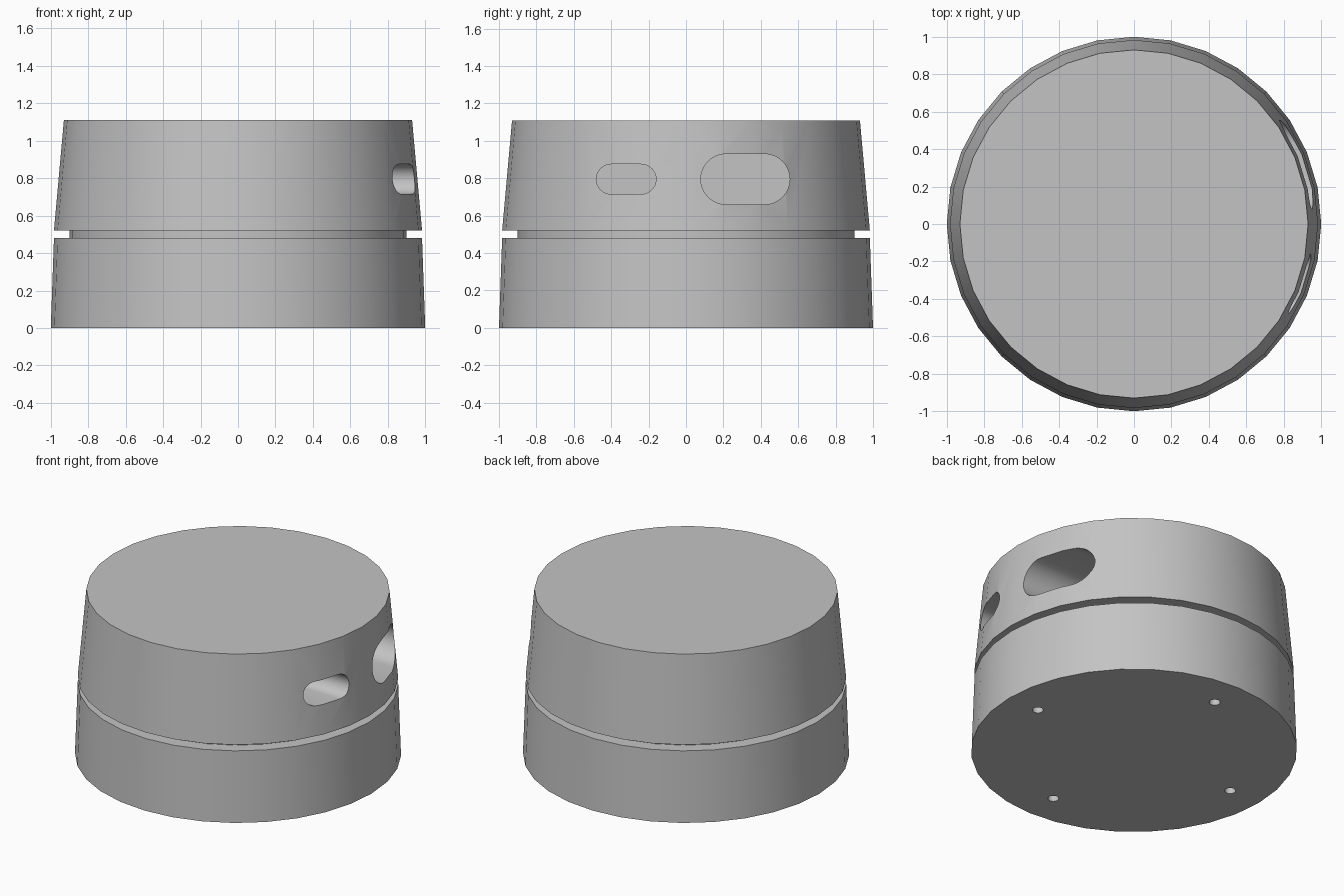
import bpy
import bmesh
from math import cos, sin, pi, radians
from mathutils import Matrix, Vector

cube = bpy.data.objects.get("Cube")
if cube:
    bpy.data.objects.remove(cube, do_unlink=True)

# Plain grey material
GREY = (0.55, 0.55, 0.55, 1.0)
grey = bpy.data.materials.new("plain_grey")
grey.use_nodes = True
grey.diffuse_color = GREY
grey.node_tree.nodes["Principled BSDF"].inputs["Base Color"].default_value = GREY


def make_object(name, bm):
    bmesh.ops.recalc_face_normals(bm, faces=bm.faces)
    mesh = bpy.data.meshes.new(name)
    bm.to_mesh(mesh)
    bm.free()
    mesh.materials.append(grey)
    obj = bpy.data.objects.new(name, mesh)
    bpy.context.collection.objects.link(obj)
    return obj


def lathe(name, profile, steps):
    """Spin an (radius, height) profile around z and cap both ends."""
    bm = bmesh.new()
    verts = [bm.verts.new((r, 0, z)) for r, z in profile]
    edges = [bm.edges.new(pair) for pair in zip(verts, verts[1:])]
    bmesh.ops.spin(bm, geom=verts + edges, axis=(0, 0, 1), cent=(0, 0, 0),
                   angle=2 * pi, steps=steps)
    bmesh.ops.remove_doubles(bm, verts=bm.verts, dist=0.0001)
    rims = [e for e in bm.edges if e.is_boundary]
    bmesh.ops.holes_fill(bm, edges=rims, sides=0)
    return make_object(name, bm)


def slot_cutter(name, y, z, half_length, radius, x_floor):
    """Rounded slot outline in the yz plane, extruded along x."""
    bm = bmesh.new()
    arc = 16
    outline = []
    for side in (1, -1):
        for i in range(arc + 1):
            a = -pi / 2 + pi * i / arc
            outline.append(bm.verts.new((x_floor,
                                         y + side * (half_length - radius + radius * cos(a)),
                                         z + side * radius * sin(a))))
    face = bm.faces.new(outline)
    moved = bmesh.ops.extrude_face_region(bm, geom=[face])["geom"]
    bmesh.ops.translate(bm, vec=Vector((1.2 - x_floor, 0, 0)),
                        verts=[g for g in moved if isinstance(g, bmesh.types.BMVert)])
    return make_object(name, bm)


def pin_cutter(name, x, y, radius, depth):
    bm = bmesh.new()
    bmesh.ops.create_cone(bm, cap_ends=True, segments=20, radius1=radius,
                          radius2=radius, depth=2 * depth,
                          matrix=Matrix.Translation((x, y, 0)))
    return make_object(name, bm)


# Tapered round body with a groove between its lower and upper parts
body = lathe("housing", [(1.0, 0), (0.983, 0.48), (0.90, 0.48), (0.90, 0.521),
                         (0.983, 0.521), (0.93, 1.11)], 32)

# Side slots and four pin holes underneath
cutters = [slot_cutter("small_slot_cutter", -0.32, 0.795, 0.16, 0.08, 0.4),
           slot_cutter("large_slot_cutter", 0.317, 0.795, 0.238, 0.135, 0.4)]
for i in range(4):
    a = i * pi / 2
    cutters.append(pin_cutter("pin_hole_cutter", 0.77 * cos(a), 0.77 * sin(a), 0.034, 0.2))

bpy.ops.object.select_all(action="DESELECT")
body.select_set(True)
bpy.context.view_layer.objects.active = body
for cutter in cutters:
    cutter.hide_render = True
    mod = body.modifiers.new("cut", "BOOLEAN")
    mod.operation = "DIFFERENCE"
    mod.solver = "EXACT"
    mod.object = cutter
    bpy.ops.object.modifier_apply(modifier=mod.name)
    bpy.data.objects.remove(cutter, do_unlink=True)

bpy.ops.object.shade_smooth_by_angle(angle=radians(30))
